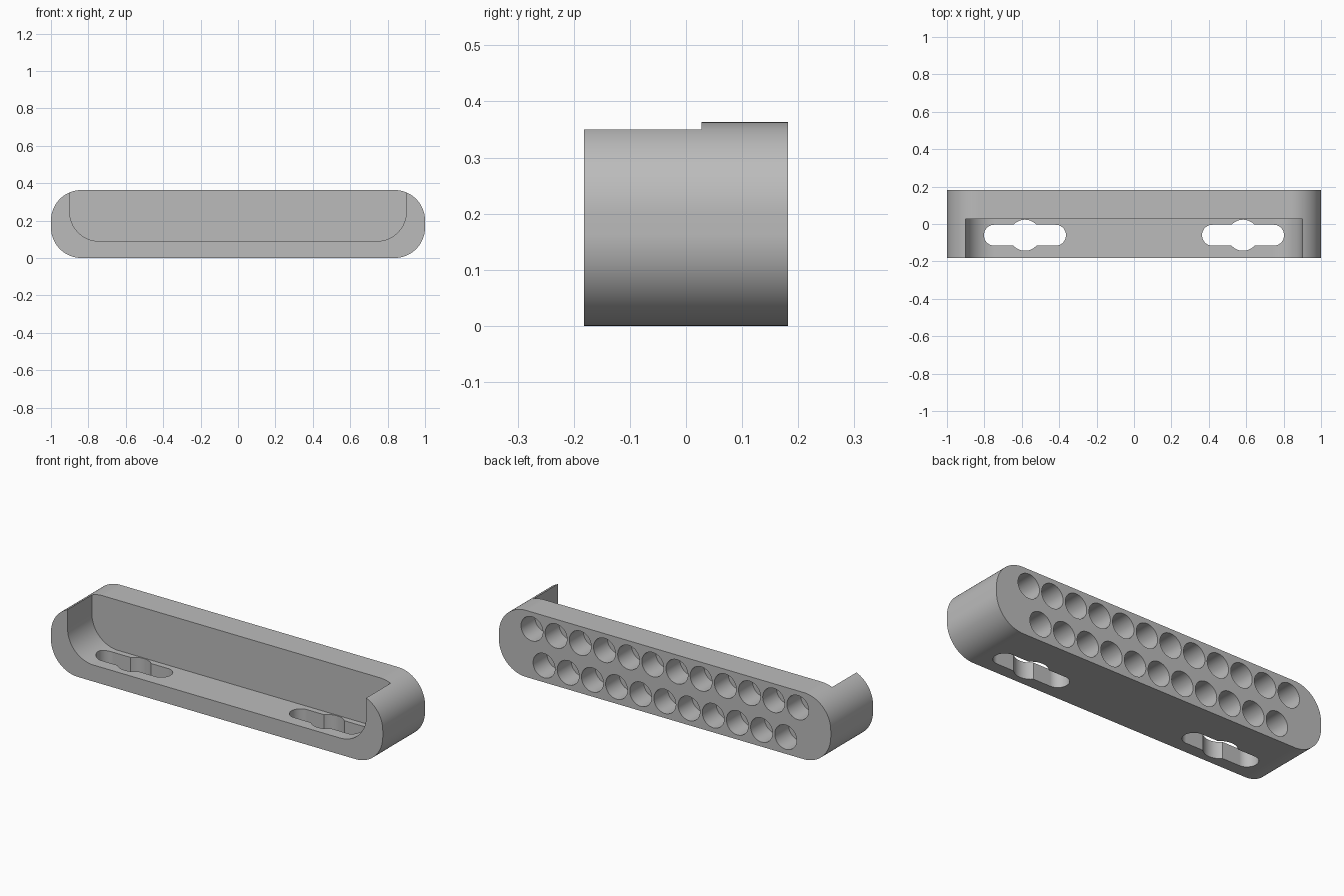
import bpy, bmesh, math
from mathutils import Vector, Matrix

if "Cube" in bpy.data.objects:
    bpy.data.objects.remove(bpy.data.objects["Cube"], do_unlink=True)

grey = bpy.data.materials.new("plain grey")
grey.use_nodes = True
colour = (0.5, 0.5, 0.5, 1)
grey.diffuse_color = colour
grey.node_tree.nodes["Principled BSDF"].inputs["Base Color"].default_value = colour


def rounded_rect(x0, x1, v0, v1, r, steps=20):
    """Outline of a rounded rectangle, counter-clockwise."""
    centres = [(x1 - r, v1 - r), (x0 + r, v1 - r), (x0 + r, v0 + r), (x1 - r, v0 + r)]
    points = []
    for quarter, (cx, cv) in enumerate(centres):
        for i in range(steps + 1):
            a = (quarter + i / steps) * math.pi / 2
            points.append((cx + r * math.cos(a), cv + r * math.sin(a)))
    return points


def prism(name, outline, start, end, axis):
    """Extrude an outline along y (outline in xz) or z (outline in xy)."""
    def place(u, v, d):
        return (u, d, v) if axis == "y" else (u, v, d)
    bm = bmesh.new()
    face = bm.faces.new([bm.verts.new(place(u, v, start)) for u, v in outline])
    moved = bmesh.ops.extrude_face_region(bm, geom=[face])["geom"]
    bmesh.ops.translate(bm, vec=Vector(place(0, 0, end - start)),
                        verts=[e for e in moved if isinstance(e, bmesh.types.BMVert)])
    bmesh.ops.remove_doubles(bm, verts=bm.verts, dist=1e-5)
    bmesh.ops.recalc_face_normals(bm, faces=bm.faces)
    return finish(name, bm)


def finish(name, bm):
    mesh = bpy.data.meshes.new(name)
    bm.to_mesh(mesh)
    bm.free()
    mesh.materials.append(grey)
    obj = bpy.data.objects.new(name, mesh)
    bpy.context.collection.objects.link(obj)
    return obj


def cut(target, cutter):
    """Subtract the cutter and remove it."""
    cutter.hide_render = True
    mod = target.modifiers.new("cut", "BOOLEAN")
    mod.operation, mod.solver, mod.object = "DIFFERENCE", "EXACT", cutter
    bpy.context.view_layer.objects.active = target
    bpy.ops.object.modifier_apply(modifier=mod.name)
    bpy.data.objects.remove(cutter, do_unlink=True)


DEPTH, HEIGHT = 0.182, 0.363

# Long body with rounded ends
body = prism("holder_body", rounded_rect(-1, 1, 0, HEIGHT, 0.163), -DEPTH, DEPTH, "y")

# Tray pocket, open at the front and top
cut(body, prism("pocket", rounded_rect(-0.9, 0.9, 0.09, 0.8, 0.157), -0.4, 0.028, "y"))

# Keyhole slots through the tray floor
for side in (-1, 1):
    x, y = side * 0.583, -0.06
    slot = rounded_rect(x - 0.219, x + 0.219, y - 0.056, y + 0.056, 0.055)
    cut(body, prism("slot", slot, -0.1, 0.2, "z"))
    eye = rounded_rect(x - 0.083, x + 0.083, y - 0.083, y + 0.083, 0.083, 12)
    cut(body, prism("slot_eye", eye, -0.1, 0.2, "z"))

# Two staggered rows of blind round sockets in the back
HOLE_DEPTH, PITCH = 0.12, 0.1457
bm = bmesh.new()
for count, z in ((12, 0.272), (11, 0.091)):
    for i in range(count):
        x = (i - (count - 1) / 2) * PITCH
        place = Matrix.Translation((x, DEPTH, z)) @ Matrix.Rotation(math.pi / 2, 4, "X")
        bmesh.ops.create_cone(bm, cap_ends=True, segments=40, radius1=0.066,
                              radius2=0.066, depth=HOLE_DEPTH * 2, matrix=place)
cut(body, finish("sockets", bm))

# Smooth curves, crisp edges
bpy.ops.object.select_all(action="DESELECT")
body.select_set(True)
bpy.context.view_layer.objects.active = body
bpy.ops.object.shade_smooth_by_angle(angle=math.radians(30))
body.modifiers.new("even_normals", "WEIGHTED_NORMAL").keep_sharp = True
